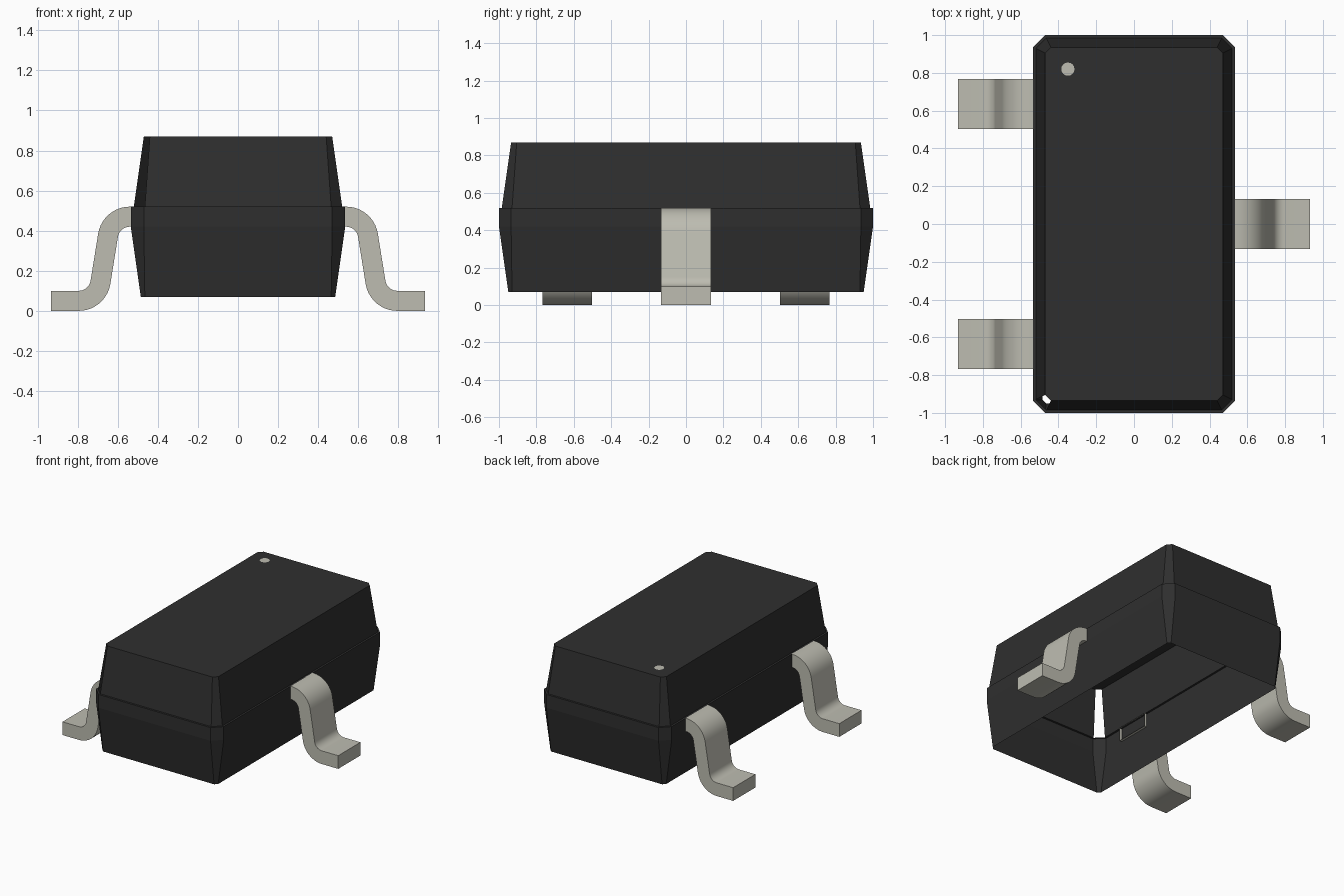
import bpy
import bmesh
from math import cos, sin, radians

cube = bpy.data.objects.get("Cube")
if cube:
    bpy.data.objects.remove(cube, do_unlink=True)


def material(name, rgb):
    mat = bpy.data.materials.new(name)
    mat.use_nodes = True
    mat.diffuse_color = (*rgb, 1)
    mat.node_tree.nodes["Principled BSDF"].inputs["Base Color"].default_value = (*rgb, 1)
    return mat


black = material("black_plastic", (0.028, 0.028, 0.028))
metal = material("tinned_metal", (0.51, 0.505, 0.44))


def finish(name, bm, mat):
    bmesh.ops.recalc_face_normals(bm, faces=bm.faces)
    mesh = bpy.data.meshes.new(name)
    bm.to_mesh(mesh)
    bm.free()
    obj = bpy.data.objects.new(name, mesh)
    mesh.materials.append(mat)
    bpy.context.collection.objects.link(obj)
    return obj


def chamfered_ring(bm, hx, hy, c, z):
    """Rectangle with cut corners, starting at the left front corner cut."""
    pts = [(-hx, c - hy), (c - hx, -hy), (hx - c, -hy), (hx, c - hy),
           (hx, hy - c), (hx - c, hy), (c - hx, hy), (-hx, hy - c)]
    return [bm.verts.new((x, y, z)) for x, y in pts]


# Hollow body shell, open underneath, with one open upper corner
bm = bmesh.new()
sections = [(0.485, 0.95, 0.02, 0.07), (0.535, 1.0, 0.065, 0.42),
            (0.535, 1.0, 0.065, 0.52), (0.52, 0.985, 0.055, 0.52),
            (0.47, 0.935, 0.03, 0.87)]
rings = [chamfered_ring(bm, *s) for s in sections]
for level, (low, high) in enumerate(zip(rings, rings[1:])):
    for i in range(8):
        if level == 3 and i == 0:
            continue
        j = (i + 1) % 8
        bm.faces.new((low[i], low[j], high[j], high[i]))
bm.faces.new(rings[-1])
finish("body", bm, black)

# Pin one marker
bm = bmesh.new()
bmesh.ops.create_circle(bm, cap_ends=True, segments=16, radius=0.035)
bmesh.ops.translate(bm, verts=bm.verts, vec=(-0.35, 0.82, 0.873))
marker = finish("pin_marker", bm, metal)


def lead_sections(steps=10):
    """Pairs of (x, z) points on the two sides of the bent strip."""
    tilt, small, large = 9.2, 0.06, 0.16
    pairs = [((0.515, 0.52), (0.515, 0.42))]
    for k in range(steps + 1):
        a = radians(90 + (tilt - 90) * k / steps)
        pairs.append(tuple((0.54 + r * cos(a), 0.36 + r * sin(a)) for r in (large, small)))
    for k in range(steps + 1):
        a = radians(180 + tilt + (90 - tilt) * k / steps)
        pairs.append(tuple((0.795 + r * cos(a), 0.16 + r * sin(a)) for r in (small, large)))
    pairs.append(((0.933, 0.1), (0.933, 0.0)))
    return pairs


def add_lead(name, side, y, half=0.133):
    bm = bmesh.new()
    loops = []
    for (xa, za), (xb, zb) in lead_sections():
        corners = [(xa, -half, za), (xa, half, za), (xb, half, zb), (xb, -half, zb)]
        loops.append([bm.verts.new((side * x, y + w, z)) for x, w, z in corners])
    for a, b in zip(loops, loops[1:]):
        for i in range(4):
            j = (i + 1) % 4
            bm.faces.new((a[i], a[j], b[j], b[i]))
    bm.faces.new(loops[-1])
    obj = finish(name, bm, metal)
    bpy.ops.object.select_all(action="DESELECT")
    obj.select_set(True)
    bpy.context.view_layer.objects.active = obj
    bpy.ops.object.shade_smooth_by_angle(angle=radians(30))


# Bent leads
add_lead("left_lead", 1, 0)
add_lead("right_back_lead", -1, 0.635)
add_lead("right_front_lead", -1, -0.635)
